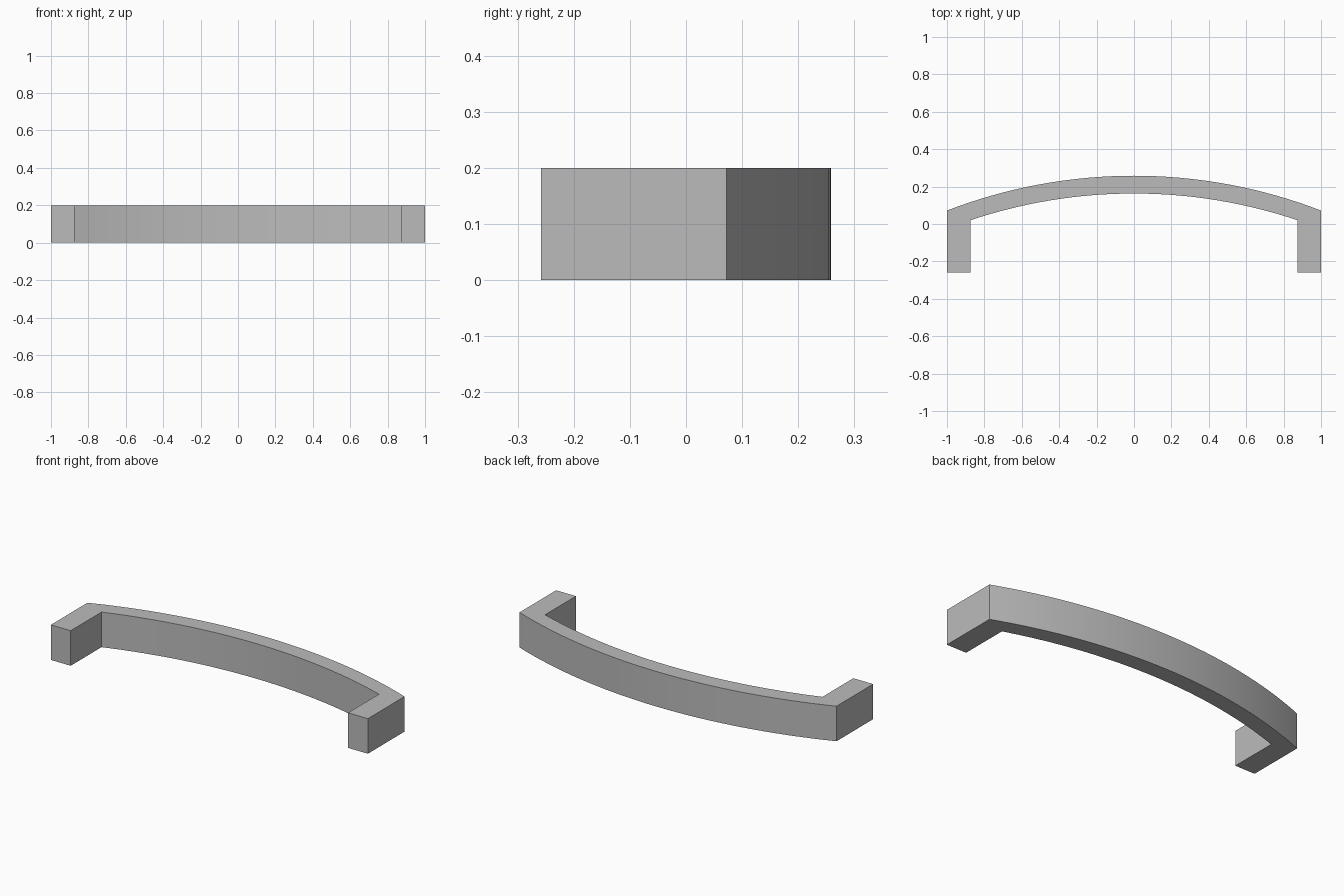
import bpy, bmesh, math
from mathutils import Vector

HEIGHT = 0.2
SEGMENTS = 32
LEG_FRONT = -0.258

cube = bpy.data.objects.get("Cube")
if cube:
    bpy.data.objects.remove(cube, do_unlink=True)


def arc(half_width, end_y, apex_y):
    """Points of a circular arc running from -x to +x."""
    rise = apex_y - end_y
    radius = (half_width ** 2 + rise ** 2) / (2 * rise)
    sweep = math.asin(half_width / radius)
    points = []
    for i in range(SEGMENTS + 1):
        a = sweep * (2 * i / SEGMENTS - 1)
        points.append((radius * math.sin(a), apex_y - radius + radius * math.cos(a)))
    return points


# Handle outline: bowed grip with a straight leg at each end
outer = arc(1.0, 0.072, 0.258)
inner = arc(0.875, 0.02, 0.163)
outer = [(-1.0, LEG_FRONT)] + outer + [(1.0, LEG_FRONT)]
inner = [(-0.875, LEG_FRONT)] + inner + [(0.875, LEG_FRONT)]

# Bottom strip of quads, extruded up to full height
bm = bmesh.new()
rows = [[bm.verts.new((x, y, 0)) for x, y in line] for line in (outer, inner)]
for i in range(len(outer) - 1):
    bm.faces.new((rows[0][i], rows[0][i + 1], rows[1][i + 1], rows[1][i]))
result = bmesh.ops.extrude_face_region(bm, geom=bm.faces[:])
top = [v for v in result["geom"] if isinstance(v, bmesh.types.BMVert)]
bmesh.ops.translate(bm, verts=top, vec=Vector((0, 0, HEIGHT)))
bmesh.ops.recalc_face_normals(bm, faces=bm.faces[:])

mesh = bpy.data.meshes.new("bow_handle")
bm.to_mesh(mesh)
bm.free()
handle = bpy.data.objects.new("bow_handle", mesh)
bpy.context.collection.objects.link(handle)

# Plain grey finish
grey = bpy.data.materials.new("grey_metal")
grey.use_nodes = True
colour = (0.5, 0.5, 0.5, 1)
grey.diffuse_color = colour
for node in grey.node_tree.nodes:
    if node.type == "BSDF_PRINCIPLED":
        node.inputs["Base Color"].default_value = colour
mesh.materials.append(grey)

# Smooth curved faces, sharp corners
bpy.ops.object.select_all(action="DESELECT")
handle.select_set(True)
bpy.context.view_layer.objects.active = handle
bpy.ops.object.shade_smooth_by_angle(angle=math.radians(15))
